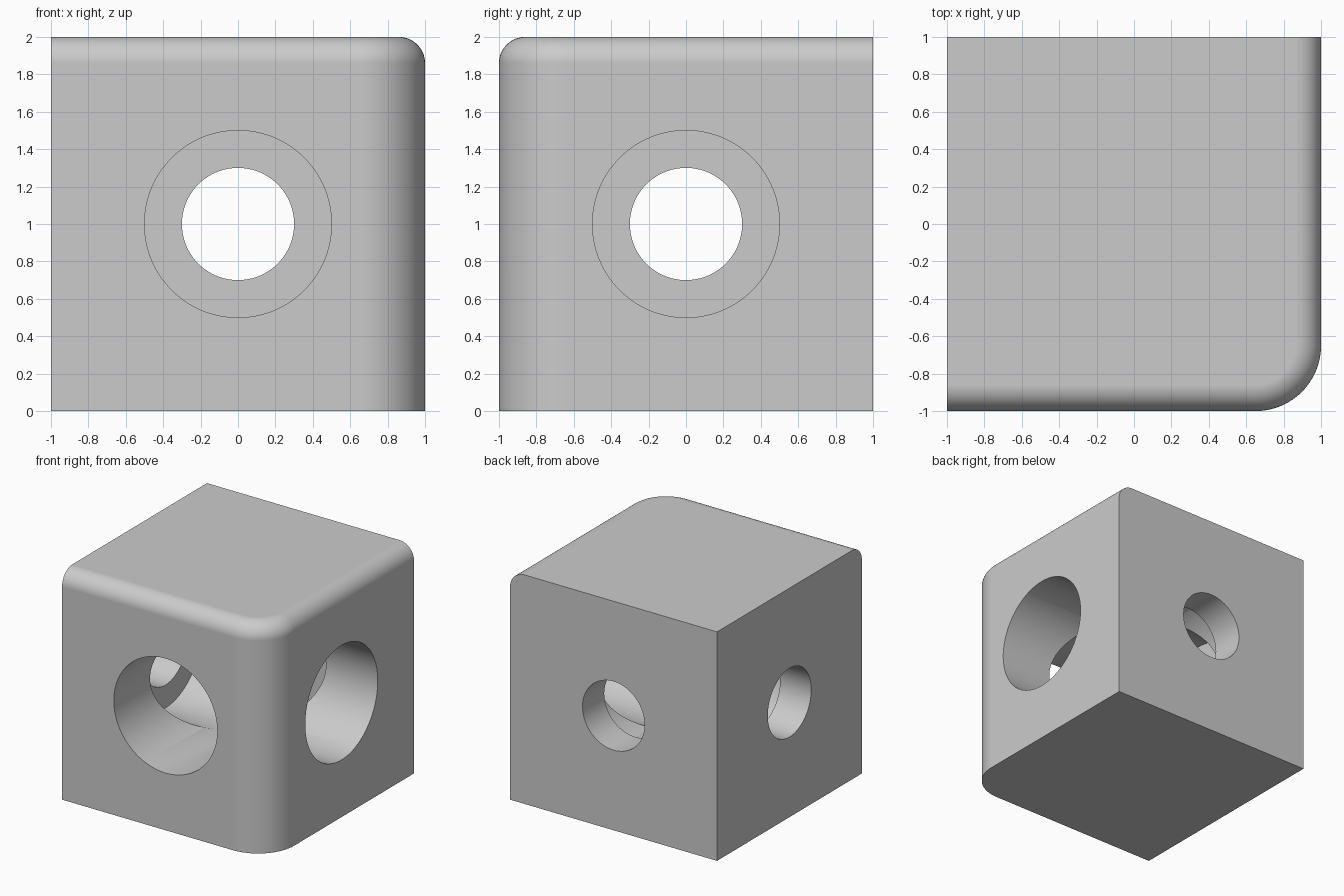
import bpy, bmesh, math
from mathutils import Matrix, Vector

cube = bpy.data.objects.get("Cube")
if cube:
    bpy.data.objects.remove(cube, do_unlink=True)

CORNER_R, TOP_R = 0.35, 0.14
BORE_R, HOLE_R, WALL = 0.5, 0.3, 0.3

grey = bpy.data.materials.new("plain grey")
grey.use_nodes = True
colour = (0.6, 0.6, 0.6, 1)
grey.diffuse_color = colour
grey.node_tree.nodes["Principled BSDF"].inputs["Base Color"].default_value = colour


def make_object(name, bm):
    mesh = bpy.data.meshes.new(name)
    bm.to_mesh(mesh)
    bm.free()
    obj = bpy.data.objects.new(name, mesh)
    bpy.context.collection.objects.link(obj)
    mesh.materials.append(grey)
    return obj


def bevel(bm, edges, radius, segments):
    bmesh.ops.bevel(bm, geom=edges, offset=radius, offset_type='OFFSET',
                    segments=segments, profile=0.5, affect='EDGES')


def on_plane(edge, axis, value):
    return all(abs(v.co[axis] - value) < 1e-4 for v in edge.verts)


# Block: one rounded upright corner, then a rounded top edge on front and left
bm = bmesh.new()
bmesh.ops.create_cube(bm, size=2, matrix=Matrix.Translation((0, 0, 1)))
bevel(bm, [e for e in bm.edges if on_plane(e, 0, 1) and on_plane(e, 1, -1)],
      CORNER_R, 24)
bevel(bm, [e for e in bm.edges if on_plane(e, 2, 2)
           and not on_plane(e, 0, -1) and not on_plane(e, 1, 1)], TOP_R, 12)
block = make_object("bored_block", bm)


def drill(radius, start, end, turn):
    """Cut a round bore along the straight line from start to end."""
    start, end = Vector(start), Vector(end)
    axis = end - start
    matrix = (Matrix.Translation((start + end) / 2)
              @ axis.to_track_quat('Z', 'Y').to_matrix().to_4x4()
              @ Matrix.Rotation(turn, 4, 'Z'))
    bm = bmesh.new()
    bmesh.ops.create_cone(bm, cap_ends=True, segments=128, radius1=radius,
                          radius2=radius, depth=axis.length, matrix=matrix)
    cutter = make_object("bore_cutter", bm)
    cutter.hide_render = True
    mod = block.modifiers.new("bore", 'BOOLEAN')
    mod.operation, mod.solver, mod.object = 'DIFFERENCE', 'EXACT', cutter
    bpy.ops.object.modifier_apply(modifier=mod.name)
    bpy.data.objects.remove(cutter, do_unlink=True)


# Wide blind bores from the front and left, narrow holes through the far walls
bpy.ops.object.select_all(action='DESELECT')
bpy.context.view_layer.objects.active = block
block.select_set(True)
floor = 1 - WALL
for side, turn in ((Vector((0, -1, 0)), 0), (Vector((1, 0, 0)), 0.011)):
    mid = Vector((0, 0, 1))
    drill(BORE_R, mid + side * 1.2, mid - side * floor, turn)
    drill(HOLE_R, mid, mid - side * 1.2, turn)

# Smooth rounded surfaces while flat faces stay flat
bpy.ops.object.shade_smooth_by_angle(angle=math.radians(30))
normals = block.modifiers.new("flat faces", 'WEIGHTED_NORMAL')
normals.keep_sharp = True
